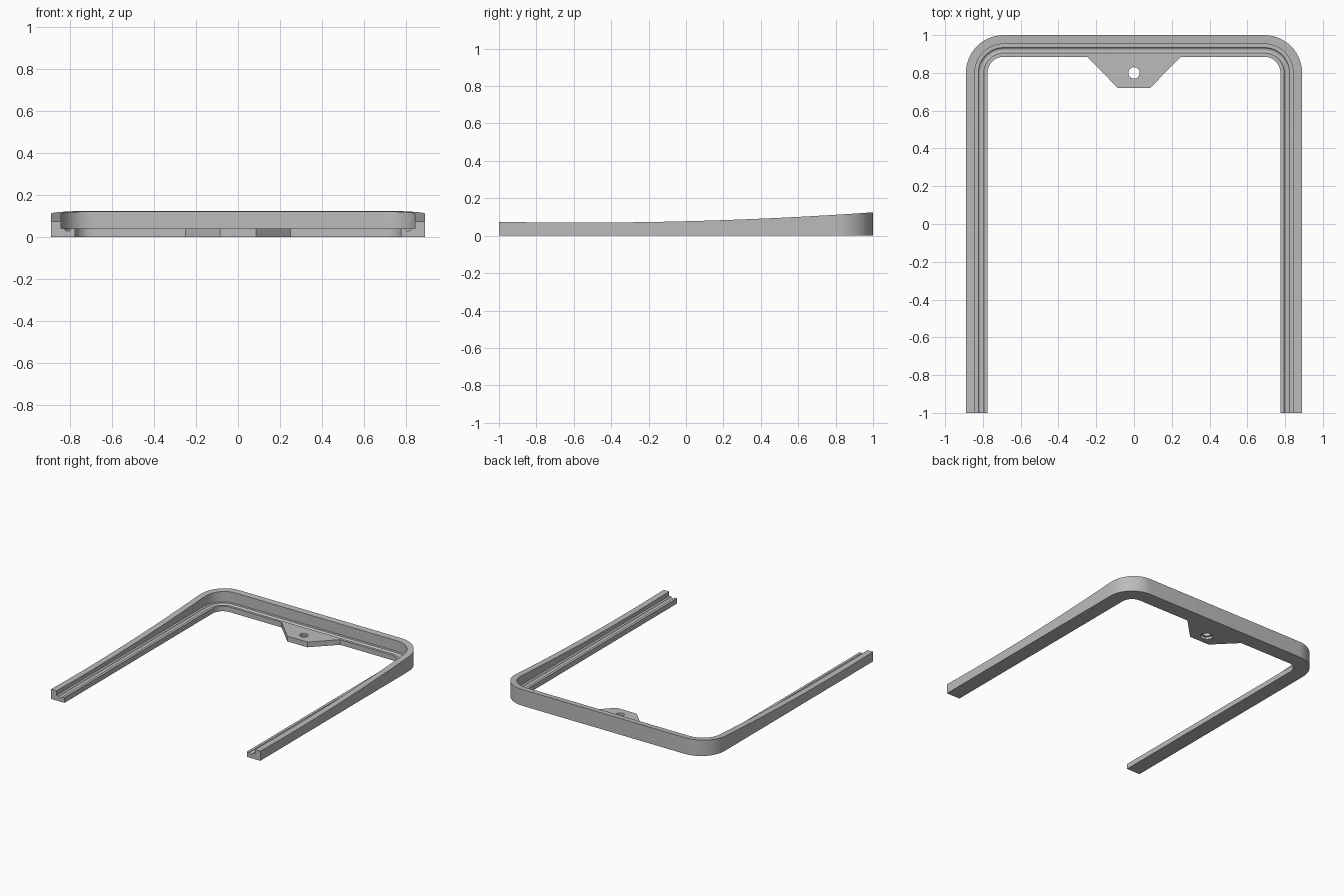
import bpy, bmesh, math

if "Cube" in bpy.data.objects:
    bpy.data.objects.remove(bpy.data.objects["Cube"])

grey = bpy.data.materials.new("plain grey")
grey.diffuse_color = (0.5, 0.5, 0.5, 1)
grey.use_nodes = True
grey.node_tree.nodes["Principled BSDF"].inputs["Base Color"].default_value = grey.diffuse_color

LEDGE = 0.04          # height of the inner ledge and tab
CX, CY, R = 0.69, 0.8, 0.2   # corner centre and outer radius


def rim_height(y):
    return 0.07 + 0.0223 * (y + 0.57) ** 2


def finish(bm, name):
    bmesh.ops.recalc_face_normals(bm, faces=bm.faces[:])
    me = bpy.data.meshes.new(name)
    bm.to_mesh(me)
    bm.free()
    ob = bpy.data.objects.new(name, me)
    bpy.context.collection.objects.link(ob)
    me.materials.append(grey)
    return ob


def prism(name, pts, z0, z1):
    bm = bmesh.new()
    low = [bm.verts.new((x, y, z0)) for x, y in pts]
    high = [bm.verts.new((x, y, z1)) for x, y in pts]
    bm.faces.new(low)
    bm.faces.new(high)
    for i in range(len(pts)):
        j = (i + 1) % len(pts)
        bm.faces.new((low[i], low[j], high[j], high[i]))
    return finish(bm, name)


def circle(n, r, x=0, y=0, turn=0):
    return [(x + r * math.cos(turn + 2 * math.pi * i / n),
             y + r * math.sin(turn + 2 * math.pi * i / n)) for i in range(n)]


# Rail section: (inset from outer edge, height), None follows the curved rim
groove = [(0.0805 - 0.0145 * math.cos(a), LEDGE - 0.011 * math.sin(a))
          for a in (math.pi * i / 8 for i in range(9))]
section = ([(0, 0), (0, None), (0.047, None), (0.047, LEDGE)] + groove
           + [(0.115, LEDGE), (0.115, 0)])

# Path stations on the outer edge: (anchor x, anchor y, outward angle)
half = [(CX, -1 + (CY + 1) * i / 18, 0) for i in range(18)]
half += [(CX, CY, math.pi / 2 * i / 14) for i in range(15)]
path = half + [(-x, y, math.pi - a) for x, y, a in reversed(half)]

# U-shaped rail swept along the path
bm = bmesh.new()
rings = []
for px, py, a in path:
    ring = []
    for d, z in section:
        x, y = px + (R - d) * math.cos(a), py + (R - d) * math.sin(a)
        ring.append(bm.verts.new((x, y, rim_height(y) if z is None else z)))
    rings.append(ring)
n = len(section)
for r0, r1 in zip(rings, rings[1:]):
    for i in range(n):
        j = (i + 1) % n
        bm.faces.new((r0[i], r0[j], r1[j], r1[i]))
bm.faces.new(rings[0])
bm.faces.new(rings[-1])
rail = finish(bm, "rail")

# Mounting tab with a round hole and a hexagonal nut pocket underneath
tab = prism("mounting_tab", [(-0.25, 0.886), (-0.085, 0.72), (0.085, 0.72), (0.25, 0.886)], 0, LEDGE)
cutters = [prism("hole_cutter", circle(32, 0.03, 0, 0.8), -0.1, 0.1),
           prism("nut_cutter", circle(6, 0.048, 0, 0.8), -0.1, 0.02)]
for c in cutters:
    mod = tab.modifiers.new("cut", 'BOOLEAN')
    mod.operation, mod.object, mod.solver = 'DIFFERENCE', c, 'EXACT'
    c.hide_render = True
    bpy.context.view_layer.objects.active = tab
    bpy.ops.object.modifier_apply(modifier=mod.name)
    bpy.data.objects.remove(c)

# Smooth the curved runs, keep the hard edges
for ob in (rail, tab):
    bpy.ops.object.select_all(action='DESELECT')
    ob.select_set(True)
    bpy.context.view_layer.objects.active = ob
    bpy.ops.object.shade_smooth_by_angle(angle=math.radians(30))
